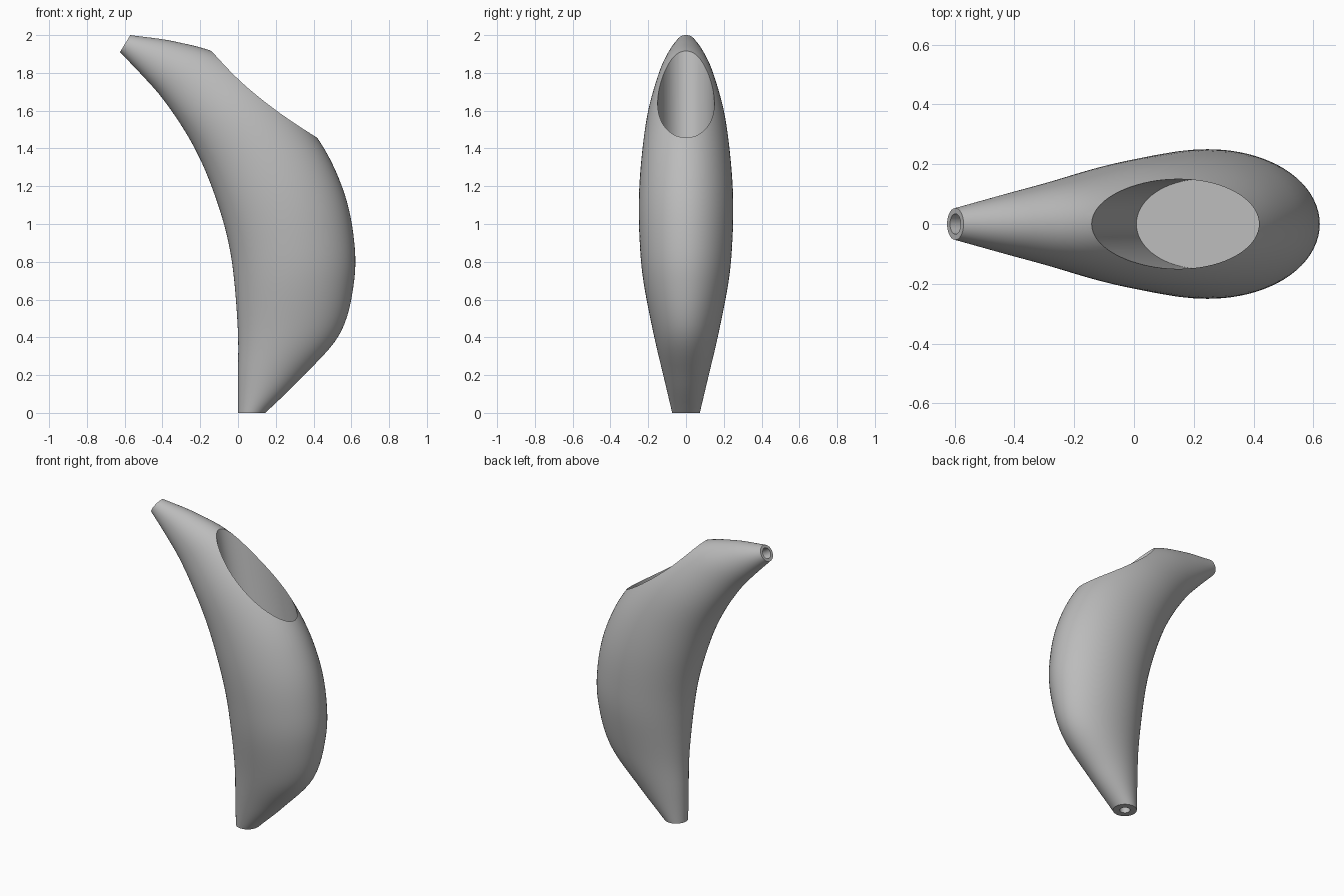
import bpy, bmesh
from math import sin, cos, pi, radians
from mathutils import Vector

cube = bpy.data.objects.get("Cube")
if cube:
    bpy.data.objects.remove(cube, do_unlink=True)

SIDES, STEPS = 72, 6

grey = bpy.data.materials.new("plain grey")
grey.use_nodes = True
grey.diffuse_color = (0.5, 0.5, 0.5, 1)
grey.node_tree.nodes["Principled BSDF"].inputs["Base Color"].default_value = (0.5, 0.5, 0.5, 1)

# Stations along the horn: inner edge x, z, outer edge x, z, half width in y
STATIONS = [Vector(s) for s in (
    (0, 0, .145, 0, .073),
    (0, .2, .33, .18, .118),
    (0, .42, .54, .42, .172),
    (-.02, .7, .615, .7, .226),
    (-.05, .9, .61, .95, .246),
    (-.105, 1.1, .55, 1.2, .249),
    (-.185, 1.31, .42, 1.455, .232),
    (-.28, 1.49, .2, 1.7, .2),
    (-.4, 1.665, -.08, 1.89, .146),
    (-.51, 1.79, -.33, 1.965, .1),
    (-.625, 1.91, -.57, 2, .053),
)]


def smooth_stations(pts):
    """Catmull-Rom interpolation through the stations."""
    ext = [2 * pts[0] - pts[1]] + pts + [2 * pts[-1] - pts[-2]]
    out = []
    for a, b, c, d in zip(ext, ext[1:], ext[2:], ext[3:]):
        for i in range(STEPS):
            t = i / STEPS
            out.append(.5 * (2 * b + (c - a) * t + (2 * a - 5 * b + 4 * c - d) * t ** 2
                             + (3 * b - a - 3 * c + d) * t ** 3))
    return out + [pts[-1]]


def loft(name, rings):
    """Skin closed rings of points into a capped solid."""
    bm = bmesh.new()
    loops = [[bm.verts.new(p) for p in ring] for ring in rings]
    for lo, hi in zip(loops, loops[1:]):
        for i in range(SIDES):
            j = (i + 1) % SIDES
            bm.faces.new((lo[i], lo[j], hi[j], hi[i]))
    bm.faces.new(loops[0])
    bm.faces.new(loops[-1])
    bmesh.ops.recalc_face_normals(bm, faces=bm.faces)
    mesh = bpy.data.meshes.new(name)
    bm.to_mesh(mesh)
    bm.free()
    mesh.materials.append(grey)
    obj = bpy.data.objects.new(name, mesh)
    bpy.context.collection.objects.link(obj)
    return obj


def ellipse(centre, across, half_width):
    side = Vector((0, half_width, 0))
    return [centre + across * cos(a) + side * sin(a)
            for a in (2 * pi * i / SIDES for i in range(SIDES))]


def bore(name, start, direction, length, rx, ry):
    """Elliptical cylinder lying in the xz plane, used as a cutter."""
    d = direction.normalized()
    across = Vector((d.z, 0, -d.x)) * rx
    obj = loft(name, [ellipse(start, across, ry), ellipse(start + d * length, across, ry)])
    obj.hide_render = True
    return obj


# Curved horn body
rings = []
for s in smooth_stations(STATIONS):
    inner, outer = Vector((s[0], 0, s[1])), Vector((s[2], 0, s[3]))
    rings.append(ellipse((inner + outer) / 2, (outer - inner) / 2, s[4]))
body = loft("horn_body", rings)

# Flat-bottomed pocket and the small holes in both ends
tilt = radians(12)
tip_axis = Vector((.09, 0, -.055)).normalized()
cutters = [
    bore("pocket_cutter", Vector((.229, 0, 1.26)), Vector((-sin(tilt), 0, cos(tilt))), 1.2, .226, .15),
    bore("tip_hole_cutter", Vector((-.5975, 0, 1.955)) - tip_axis * .05, tip_axis, .3, .034, .034),
    bore("base_hole_cutter", Vector((.0725, 0, -.05)), Vector((0, 0, 1)), .3, .032, .032),
]

bpy.ops.object.select_all(action='DESELECT')
body.select_set(True)
bpy.context.view_layer.objects.active = body
for cutter in cutters:
    mod = body.modifiers.new(cutter.name, 'BOOLEAN')
    mod.operation = 'DIFFERENCE'
    mod.solver = 'EXACT'
    mod.object = cutter
    bpy.ops.object.modifier_apply(modifier=mod.name)
    bpy.data.objects.remove(cutter, do_unlink=True)

bpy.ops.object.shade_smooth_by_angle(angle=radians(30))
